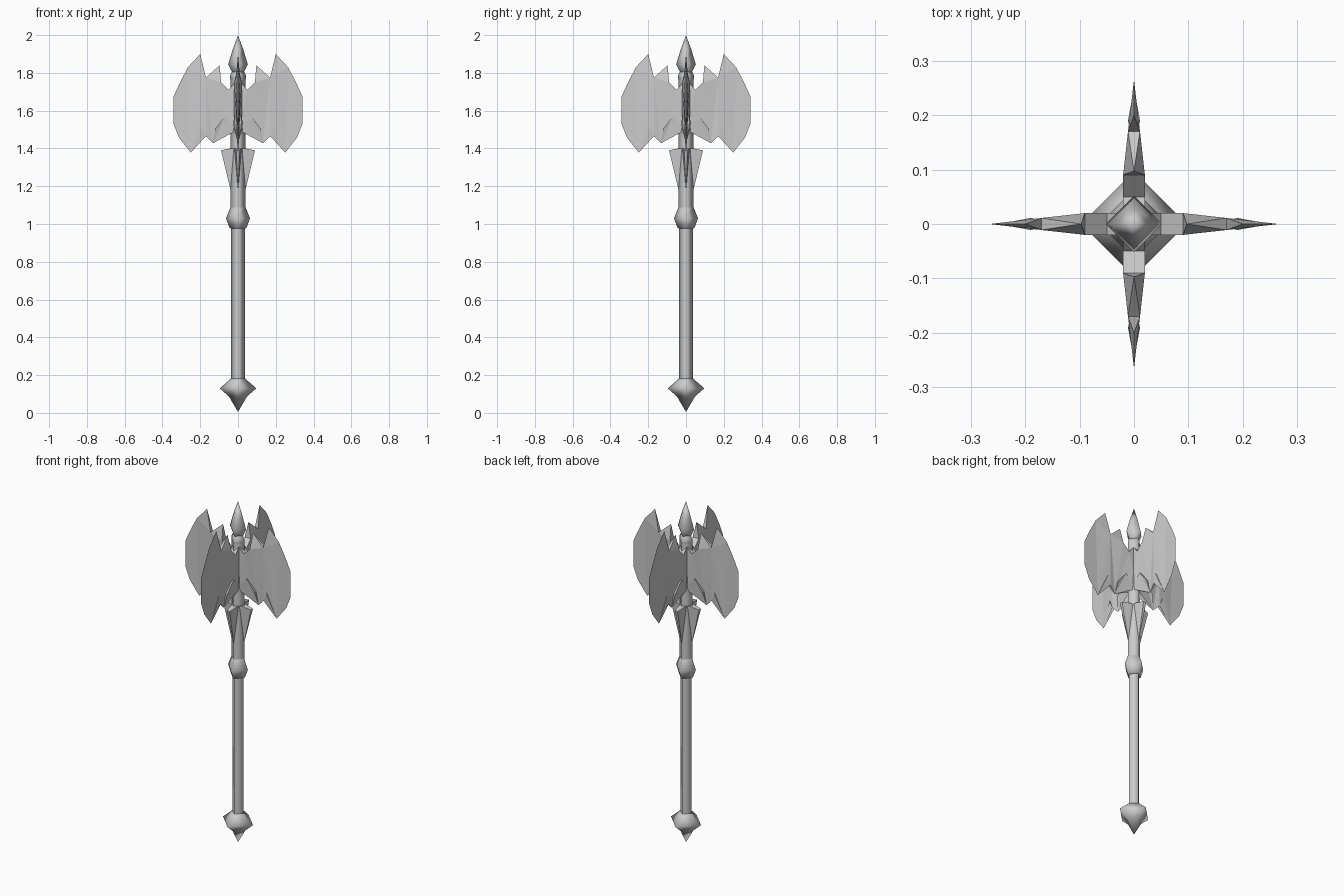
import bpy, bmesh
from math import pi, sin, cos
from mathutils import Matrix

cube = bpy.data.objects.get("Cube")
if cube:
    bpy.data.objects.remove(cube, do_unlink=True)

steel = bpy.data.materials.new("grey_steel")
steel.use_nodes = True
GREY = (0.6, 0.6, 0.6, 1)
steel.diffuse_color = GREY
steel.node_tree.nodes["Principled BSDF"].inputs["Base Color"].default_value = GREY


def finish(name, bm, smooth):
    bmesh.ops.recalc_face_normals(bm, faces=bm.faces)
    for f in bm.faces:
        f.smooth = smooth
    mesh = bpy.data.meshes.new(name)
    bm.to_mesh(mesh)
    bm.free()
    mesh.materials.append(steel)
    obj = bpy.data.objects.new(name, mesh)
    bpy.context.collection.objects.link(obj)
    return obj


def diamond_turned(name, profile):
    """Four-sided turned part with its corners on the axes; profile is (radius, z)."""
    bm = bmesh.new()
    rings = []
    for r, z in profile:
        if r == 0:
            rings.append([bm.verts.new((0, 0, z))] * 4)
        else:
            rings.append([bm.verts.new((r * cos(i * pi / 2), r * sin(i * pi / 2), z))
                          for i in range(4)])
    for low, high in zip(rings, rings[1:]):
        for i in range(4):
            j = (i + 1) % 4
            corners = [low[i], low[j], high[j], high[i]]
            bm.faces.new(list(dict.fromkeys(corners)))
    return finish(name, bm, True)


def tapered_plate(name, outline, turn):
    """Plate from (x, z, half thickness) points; zero thickness makes a keen edge."""
    bm = bmesh.new()
    front, back = [], []
    for x, z, t in outline:
        v = bm.verts.new((x, -t, z))
        front.append(v)
        back.append(bm.verts.new((x, t, z)) if t else v)
    n = len(outline)
    for i in range(n):
        j = (i + 1) % n
        corners = list(dict.fromkeys([front[i], front[j], back[j], back[i]]))
        if len(corners) > 2:
            bm.faces.new(corners)
    sides = [bm.faces.new(front), bm.faces.new(back[::-1])]
    bmesh.ops.triangulate(bm, faces=sides)
    bm.transform(Matrix.Rotation(turn, 4, 'Z'))
    return finish(name, bm, False)


# Handle, from the bottom up
diamond_turned("pommel", [(0, 0.005), (0.048, 0.087), (0.097, 0.13), (0.036, 0.183)])
diamond_turned("lower_shaft", [(0.036, 0.17), (0.036, 0.99)])
diamond_turned("knob", [(0.036, 0.975), (0.045, 0.98), (0.064, 1.03), (0.041, 1.087)])
diamond_turned("upper_shaft", [(0.041, 1.08), (0.041, 1.78)])
diamond_turned("top_collar", [(0.041, 1.765), (0.043, 1.785), (0.03, 1.81)])
diamond_turned("top_spike", [(0.03, 1.80), (0.052, 1.845), (0.028, 1.925), (0, 2.0)])

# Notched axe blade, clockwise from the inner top
BLADE = [(0, 1.77, .02), (.05, 1.71, .02), (.09, 1.75, .02), (.097, 1.84, 0),
         (.17, 1.775, .011), (.2, 1.9, 0), (.265, 1.83, 0), (.307, 1.75, 0),
         (.341, 1.675, 0), (.341, 1.53, 0), (.312, 1.457, 0), (.25, 1.378, 0),
         (.19, 1.515, .011), (.17, 1.465, .007), (.133, 1.427, 0),
         (.12, 1.505, .015), (.07, 1.57, .02), (0, 1.5, .02)]
# Small fin below each blade
FIN = [(0, 1.4, .02), (.04, 1.4, .018), (.09, 1.39, .009), (.037, 1.17, 0), (0, 1.17, 0)]

for i, side in enumerate(["left", "back", "right", "front"]):
    tapered_plate(side + "_blade", BLADE, i * pi / 2)
    tapered_plate(side + "_fin", FIN, i * pi / 2)
